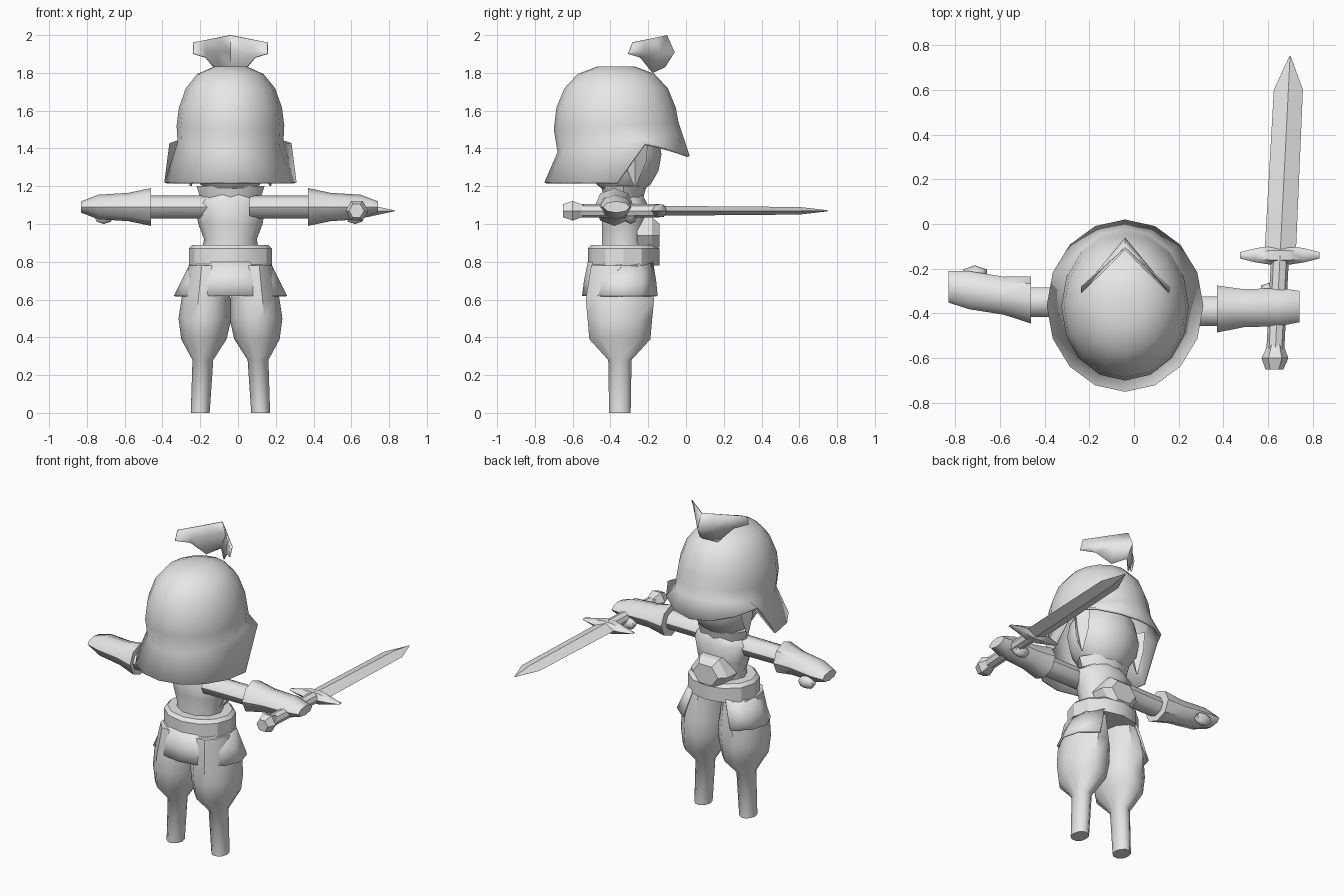
import bpy, bmesh
from math import sin, cos, pi, radians
from mathutils import Matrix, Vector

default_cube = bpy.data.objects.get("Cube")
if default_cube:
    bpy.data.objects.remove(default_cube)

grey = (0.8, 0.8, 0.8, 1)
material = bpy.data.materials.new("plain_grey")
material.use_nodes = True
material.diffuse_color = grey
material.node_tree.nodes["Principled BSDF"].inputs["Base Color"].default_value = grey

MID = -0.04       # centre line of the body
BODY_Y = -0.33    # depth of the body axis
ARM_Z = 1.09      # height of the arms
SWORD_Z = 1.07    # height of the sword


def finish(name, mesh_data, angle=45, thickness=0):
    """Turn the bmesh into a shaded object, optionally with a sheet thickness."""
    bmesh.ops.recalc_face_normals(mesh_data, faces=mesh_data.faces)
    mesh = bpy.data.meshes.new(name)
    mesh_data.to_mesh(mesh)
    mesh_data.free()
    mesh.materials.append(material)
    part = bpy.data.objects.new(name, mesh)
    bpy.context.collection.objects.link(part)
    if thickness:
        modifier = part.modifiers.new("thickness", "SOLIDIFY")
        modifier.thickness = thickness
        modifier.offset = -1
    bpy.ops.object.select_all(action="DESELECT")
    part.select_set(True)
    bpy.context.view_layer.objects.active = part
    bpy.ops.object.shade_smooth_by_angle(angle=radians(angle))


def skin(mesh_data, rings, closed=True):
    """Bridge successive rings of points with quads."""
    rows = [[mesh_data.verts.new(point) for point in ring] for ring in rings]
    count = len(rows[0])
    for lower, upper in zip(rows, rows[1:]):
        for i in range(count if closed else count - 1):
            j = (i + 1) % count
            mesh_data.faces.new((lower[i], lower[j], upper[j], upper[i]))
    return rows


def loft(name, axis, centre, sections, sides=10, slide=0, angle=45):
    """Skin ellipses (position, radius, radius) along an axis; slide slants the first centre."""
    rings = []
    for along, radius_u, radius_v in sections:
        ring = []
        for i in range(sides):
            turn = 2 * pi * i / sides
            u = centre[0] + slide * along + radius_u * cos(turn)
            v = centre[1] + radius_v * sin(turn)
            ring.append({"x": (along, u, v), "y": (u, along, v), "z": (u, v, along)}[axis])
        rings.append(ring)
    mesh_data = bmesh.new()
    rows = skin(mesh_data, rings)
    mesh_data.faces.new(rows[0])
    mesh_data.faces.new(rows[-1])
    finish(name, mesh_data, angle)


def ellipsoid(name, centre, radii, segments=8, rings=4):
    mesh_data = bmesh.new()
    bmesh.ops.create_uvsphere(
        mesh_data, u_segments=segments, v_segments=rings, radius=1,
        matrix=Matrix.Translation(centre) @ Matrix.Diagonal(Vector(radii).to_4d()))
    finish(name, mesh_data)


# Hair shell: flared rim raised over the face, then a rounded dome
def hair_ring(radius_x, radius_y, centre_y, height):
    """One ring of the shell; height is a rule of the forward direction."""
    ring = []
    for i in range(16):
        turn = 2 * pi * i / 16
        forward = cos(turn)
        ring.append((MID + radius_x * sin(turn), centre_y + radius_y * forward, height(forward)))
    return ring


rings = [
    hair_ring(0.35, 0.385, -0.365, lambda f: 1.44 - 0.08 * f * f if f > 0.1 else 1.22),
    hair_ring(0.28, 0.33, -0.35, lambda f: 1.38 + 0.05 * (1 + f)),
]
for latitude in map(radians, range(0, 100, 20)):
    spread = cos(latitude) ** 0.7
    lift = 0.02 if latitude == 0 else 0
    rings.append(hair_ring(
        0.285 * spread, 0.33 * spread, -0.37,
        lambda f: 1.5 + 0.34 * sin(latitude) + lift * (1 + f)))
mesh_data = bmesh.new()
rows = skin(mesh_data, rings)
mesh_data.faces.new(rows[-1])
finish("hair_shell", mesh_data, thickness=0.015)

# Floating tuft: a curved sheet with a ragged lower edge
lower_edge = (1.83, 1.8, 1.88, 1.9)
columns = []
for i in range(-3, 4):
    out = abs(i)
    x = MID + 0.066 * i
    columns.append([
        (x, -0.1 - 0.06 * out, 2 - 0.013 * out),
        (x, -0.06 - 0.08 * out, 1.91),
        (x, -0.11 - 0.065 * out, lower_edge[out])])
mesh_data = bmesh.new()
skin(mesh_data, columns, closed=False)
finish("hair_tuft", mesh_data, thickness=0.006)

# Head, neck and torso
ellipsoid("head", (MID, BODY_Y, 1.37), (0.22, 0.2, 0.23), segments=12, rings=8)
loft("neck", "z", (MID, BODY_Y), [(1.08, 0.14, 0.09), (1.2, 0.18, 0.12)], sides=8)
loft("torso", "z", (MID, BODY_Y), [
    (0.8, 0.16, 0.12), (0.92, 0.14, 0.12), (1, 0.17, 0.12),
    (1.11, 0.19, 0.13), (1.16, 0.13, 0.1)])
loft("chest_plate", "y", (MID, 0.94), [
    (-0.26, 0.14, 0.12), (-0.18, 0.13, 0.11), (-0.14, 0.09, 0.07)], sides=6, angle=30)
loft("belt", "z", (MID, BODY_Y), [
    (0.78, 0.22, 0.19), (0.87, 0.22, 0.19), (0.89, 0.2, 0.17)], sides=12, angle=30)

# Skirt: flared sheet, open at the front
rings = []
for height, radius_x, radius_y in ((0.8, 0.21, 0.19), (0.7, 0.26, 0.21), (0.62, 0.3, 0.22)):
    turns = [radians(35 + 29 * i) for i in range(11)]
    rings.append([(MID + radius_x * sin(turn), BODY_Y + radius_y * cos(turn), height)
                  for turn in turns])
mesh_data = bmesh.new()
skin(mesh_data, rings, closed=False)
finish("skirt", mesh_data, thickness=0.012)

# Paired limbs: the right arm reaches further out and its hand swings forward
for label, side, cuff, arm_y, swing in (
        ("right", -1, 0.46, -0.34, 0.16), ("left", 1, 0.37, -0.38, 0.03)):
    # Baggy trouser leg narrowing to a slim shin
    loft(label + "_leg", "z", (MID + side * 0.16, -0.35), [
        (0, 0.05, 0.06), (0.28, 0.055, 0.065), (0.39, 0.12, 0.17),
        (0.5, 0.14, 0.18), (0.6, 0.13, 0.19), (0.78, 0.1, 0.16)], slide=-side * 0.05)
    loft(label + "_sleeve", "x", (arm_y - 0.01, ARM_Z), [
        (MID + side * 0.1, 0.07, 0.06), (side * (cuff + 0.02), 0.065, 0.06)], sides=8)
    # Glove: flared cuff, wrist, palm and fingers
    loft(label + "_glove", "x", (arm_y - swing * cuff, ARM_Z), [
        (side * (cuff + reach), width, height) for reach, width, height in (
            (0, 0.105, 0.1), (0.12, 0.085, 0.075), (0.28, 0.085, 0.065), (0.37, 0.07, 0.03))],
        sides=8, slide=side * swing)
    ellipsoid(label + "_thumb", (side * (cuff + 0.25), arm_y + 0.08 + swing / 4, 1.04),
              (0.06, 0.035, 0.04), segments=6)
    # Lock of hair beside the face
    loft(label + "_lock", "z", (MID + side * 0.21, -0.27), [
        (1.2, 0.005, 0.005), (1.33, 0.035, 0.06), (1.45, 0.05, 0.07)], sides=4)


# Sword, leaning slightly outward along its length
def sword_part(name, sections, sides):
    loft(name, "y", (0.66, SWORD_Z), sections, sides, slide=0.05, angle=30)


sword_part("sword_grip", [(-0.6, 0.04, 0.035), (-0.14, 0.04, 0.035)], sides=8)
sword_part("sword_pommel", [
    (-0.65, 0.04, 0.04), (-0.6, 0.06, 0.06), (-0.54, 0.035, 0.035)], sides=6)
sword_part("sword_blade", [
    (-0.13, 0.07, 0.026), (0.6, 0.065, 0.02), (0.75, 0.003, 0.003)], sides=4)
# Guard: a long lens with pointed tips
guard_x = 0.652
loft("sword_guard", "x", (-0.14, SWORD_Z), [
    (guard_x + 0.178 * step, 0.045 * (1.1 - abs(step)) ** 0.5, 0.045 * (1.05 - abs(step)))
    for step in (-1, -0.6, -0.2, 0.2, 0.6, 1)], sides=6)
